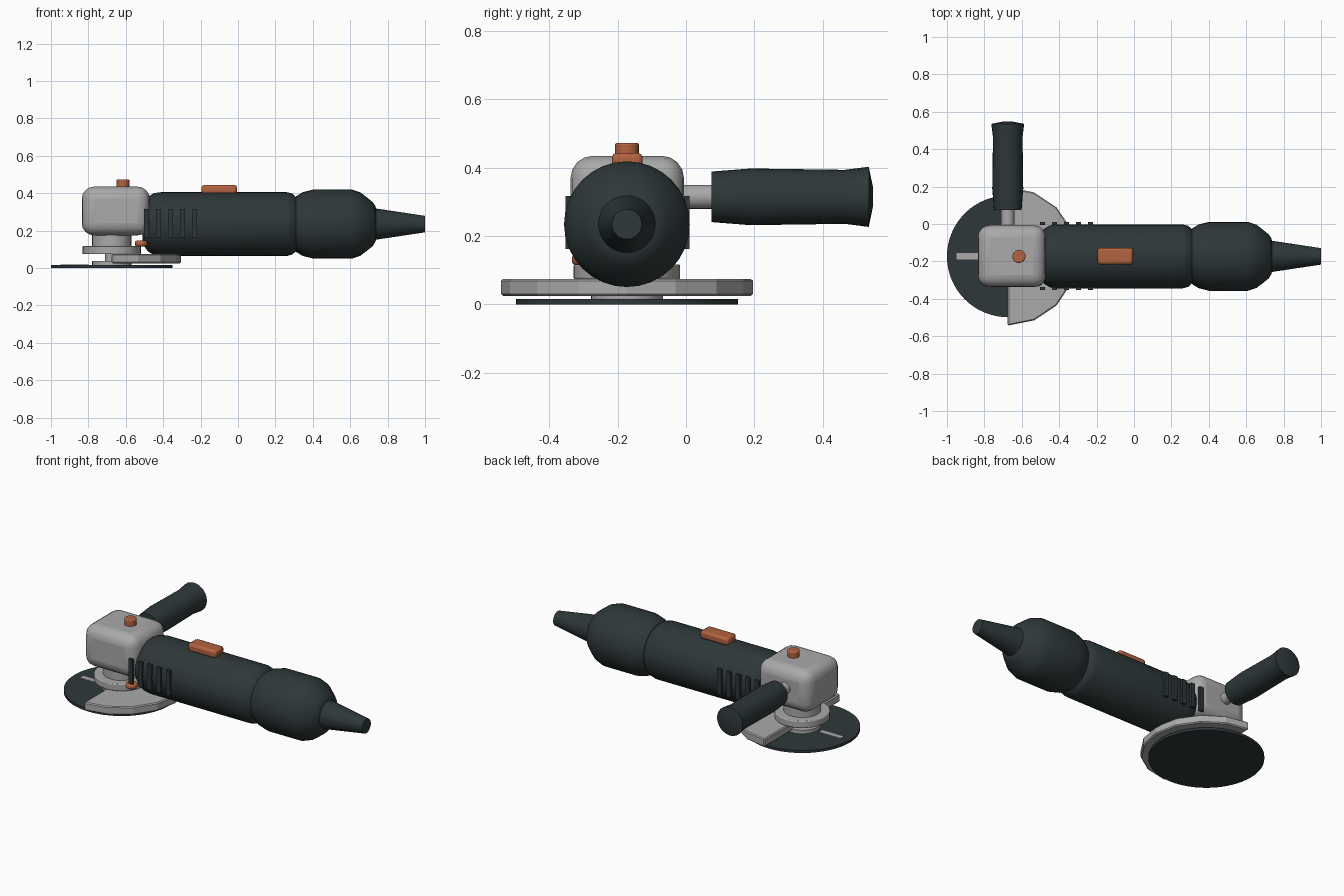
import bpy, bmesh, math
from mathutils import Matrix, Vector

if "Cube" in bpy.data.objects:
    bpy.data.objects.remove(bpy.data.objects["Cube"])

CY = -0.173          # centre line of the tool in y
HX = -0.675          # spindle axis in x
AZ = 0.235           # height of the body axis


def material(name, rgb):
    m = bpy.data.materials.new(name)
    m.diffuse_color = (*rgb, 1)
    m.use_nodes = True
    m.node_tree.nodes["Principled BSDF"].inputs["Base Color"].default_value = m.diffuse_color
    return m


DARK = material("dark_plastic", (0.027, 0.039, 0.041))
METAL = material("light_metal", (0.40, 0.40, 0.40))
ORANGE = material("burnt_orange", (0.45, 0.125, 0.05))


def finish(bm, name, mat, bevel=0, segs=3, smooth=True):
    bmesh.ops.recalc_face_normals(bm, faces=bm.faces)
    me = bpy.data.meshes.new(name)
    bm.to_mesh(me)
    bm.free()
    ob = bpy.data.objects.new(name, me)
    bpy.context.collection.objects.link(ob)
    me.materials.append(mat)
    if bevel:
        b = ob.modifiers.new("bevel", 'BEVEL')
        b.width, b.segments = bevel, segs
        b.limit_method = 'ANGLE'
    if smooth:
        bpy.ops.object.select_all(action='DESELECT')
        ob.select_set(True)
        bpy.context.view_layer.objects.active = ob
        bpy.ops.object.shade_smooth_by_angle(angle=math.radians(35))
    return ob


def box(name, mat, lo, hi, bevel=0, segs=3):
    bm = bmesh.new()
    lo, hi = Vector(lo), Vector(hi)
    bmesh.ops.create_cube(bm, size=1, matrix=Matrix.Translation((lo + hi) / 2)
                          @ Matrix.Diagonal((*(hi - lo), 1)))
    return finish(bm, name, mat, bevel, segs)


def lathe(name, mat, axis, centre, profile, n=32, bevel=0):
    """Revolve (position, radius) pairs around a world axis, with capped ends."""
    bm = bmesh.new()
    k = "xyz".index(axis)
    rings = []
    for t, r in profile:
        ring = []
        for i in range(n):
            a = 2 * math.pi * i / n
            p = Vector(centre)
            p[k] = t
            p[(k + 1) % 3] += r * math.cos(a)
            p[(k + 2) % 3] += r * math.sin(a)
            ring.append(bm.verts.new(p))
        rings.append(ring)
    for a, b in zip(rings, rings[1:]):
        for i in range(n):
            j = (i + 1) % n
            bm.faces.new((a[i], a[j], b[j], b[i]))
    bm.faces.new(rings[0])
    bm.faces.new(rings[-1])
    return finish(bm, name, mat, bevel)


# Motor body, rear grip and cord sleeve along x
axis_x = (0, CY, AZ)
lathe("motor_body", DARK, 'x', axis_x,
      [(-0.51, 0.085), (-0.50, 0.12), (-0.48, 0.147), (-0.45, 0.165), (-0.41, 0.171),
       (0.26, 0.171), (0.29, 0.163), (0.31, 0.145), (0.315, 0.12)])
lathe("rear_grip", DARK, 'x', axis_x,
      [(0.30, 0.12), (0.31, 0.148), (0.345, 0.17), (0.40, 0.184), (0.61, 0.184),
       (0.655, 0.169), (0.69, 0.142), (0.72, 0.118), (0.735, 0.095), (0.74, 0.07)])
lathe("cord_sleeve", DARK, 'x', axis_x, [(0.72, 0.086), (1.0, 0.044)])

# Cooling slots on both sides
for side, y in (("front", -0.345), ("back", 0.002)):
    for i in range(5):
        x = -0.503 + 0.064 * i
        box(f"vent_{side}_{i + 1}", DARK, (x, y - 0.008, 0.163), (x + 0.028, y + 0.008, 0.317))

# Gear housing, spindle lock button and power switch
box("gear_head", METAL, (-0.835, -0.338, 0.175), (-0.472, -0.006, 0.435), 0.065, 4)
lathe("lock_button", ORANGE, 'z', (-0.615, CY, 0), [(0.42, 0.035), (0.473, 0.035)], 24, 0.006)
box("power_switch", ORANGE, (-0.195, -0.217, 0.395), (-0.005, -0.127, 0.444), 0.014, 2)

# Spindle stack above the disc
axis_z = (HX, CY, 0)
lathe("neck", METAL, 'z', axis_z, [(0.11, 0.105), (0.185, 0.105)])
lathe("collar", METAL, 'z', axis_z, [(0.074, 0.156), (0.117, 0.156)], 32, 0.005)
lathe("spindle", METAL, 'z', axis_z, [(0.02, 0.035), (0.09, 0.035)], 20)
lathe("flange", METAL, 'z', axis_z, [(0.014, 0.105), (0.038, 0.105)])
lathe("cutting_disc", DARK, 'z', axis_z, [(0.0, 0.325), (0.016, 0.325)], 64)
box("disc_mark", METAL, (-0.95, CY - 0.018, 0.014), (-0.80, CY + 0.018, 0.020))

# Half-round faceted guard
bm = bmesh.new()
arc = [bm.verts.new((HX + 0.37 * math.cos(a), CY + 0.37 * math.sin(a), 0.025))
       for a in (math.radians(-90 + 22.5 * i) for i in range(9))]
base = bm.faces.new(arc)
ext = bmesh.ops.extrude_face_region(bm, geom=[base], use_keep_orig=True)
bmesh.ops.translate(bm, vec=(0, 0, 0.05),
                    verts=[v for v in ext["geom"] if isinstance(v, bmesh.types.BMVert)])
finish(bm, "blade_guard", METAL, 0.006, 1, smooth=False)

# Guard clamp lever
lathe("guard_lever", ORANGE, 'z', (-0.518, -0.30, 0), [(0.115, 0.034), (0.147, 0.034)], 20, 0.012)

# Side handle along y
axis_y = (HX, 0, 0.315)
lathe("handle_stud", METAL, 'y', axis_y, [(-0.03, 0.035), (0.10, 0.035)], 24)
lathe("side_handle", DARK, 'y', axis_y,
      [(0.075, 0.074), (0.19, 0.083), (0.465, 0.079), (0.535, 0.088), (0.547, 0.03)], 24)
